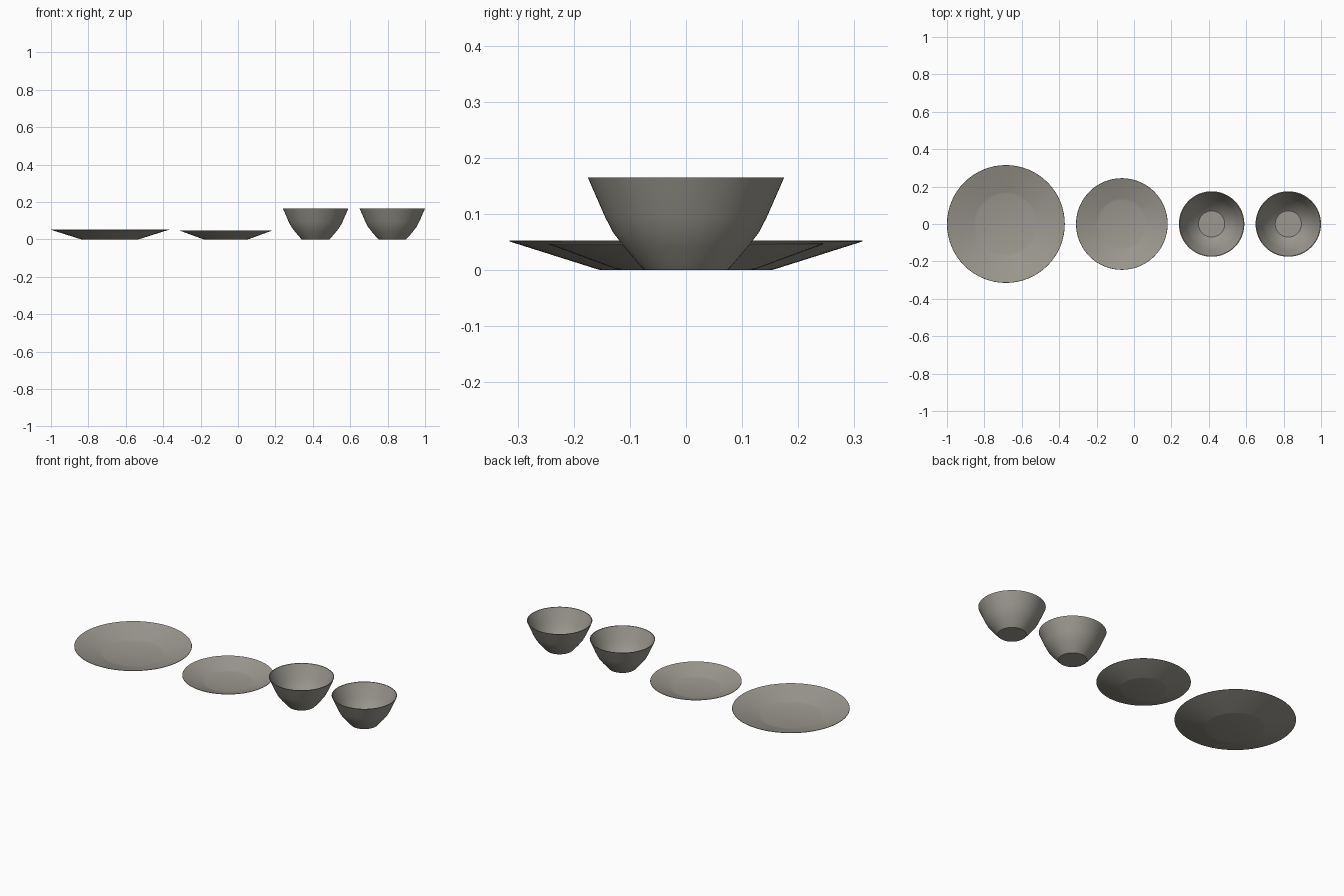
import bpy, bmesh, math

if "Cube" in bpy.data.objects:
    bpy.data.objects.remove(bpy.data.objects["Cube"])

SEGMENTS = 64

stoneware = bpy.data.materials.new("warm grey stoneware")
stoneware.diffuse_color = (0.33, 0.315, 0.275, 1)
stoneware.use_nodes = True
stoneware.node_tree.nodes["Principled BSDF"].inputs["Base Color"].default_value = stoneware.diffuse_color


def lathe(name, x, profile):
    """Spin an (r, z) profile, from outer base centre to inner floor centre."""
    bm = bmesh.new()
    verts = [bm.verts.new((r, 0, z)) for r, z in profile]
    edges = [bm.edges.new(pair) for pair in zip(verts, verts[1:])]
    bmesh.ops.spin(bm, geom=verts + edges, cent=(0, 0, 0), axis=(0, 0, 1),
                   angle=math.tau, steps=SEGMENTS)
    bmesh.ops.remove_doubles(bm, verts=bm.verts, dist=0.0002)
    bmesh.ops.recalc_face_normals(bm, faces=bm.faces)
    mesh = bpy.data.meshes.new(name)
    bm.to_mesh(mesh)
    bm.free()
    mesh.materials.append(stoneware)
    obj = bpy.data.objects.new(name, mesh)
    obj.location.x = x
    bpy.context.collection.objects.link(obj)
    bpy.context.view_layer.objects.active = obj
    obj.select_set(True)
    bpy.ops.object.shade_smooth_by_angle(angle=math.radians(30))
    obj.select_set(False)
    return obj


def plate(name, x, rim, foot, height):
    # flat foot, sloped flange, thin lip, flat well
    lathe(name, x, [(0, 0), (foot - 0.008, 0), (foot, 0.002),
                    (rim, height - 0.002), (rim - 0.001, height),
                    (foot + 0.012, 0.010), (foot, 0.007), (0, 0.007)])


def bowl(name, x):
    # flat foot, flared curved wall, thin lip, rounded inside
    lathe(name, x, [(0, 0), (0.074, 0), (0.081, 0.007), (0.110, 0.041),
                    (0.130, 0.067), (0.144, 0.094), (0.175, 0.165),
                    (0.171, 0.165), (0.139, 0.094), (0.125, 0.069),
                    (0.105, 0.043), (0.077, 0.012), (0.070, 0.007), (0, 0.007)])


plate("dinner_plate", -0.685, 0.315, 0.160, 0.053)
plate("side_plate", -0.065, 0.245, 0.125, 0.048)
bowl("left_bowl", 0.415)
bowl("right_bowl", 0.825)
